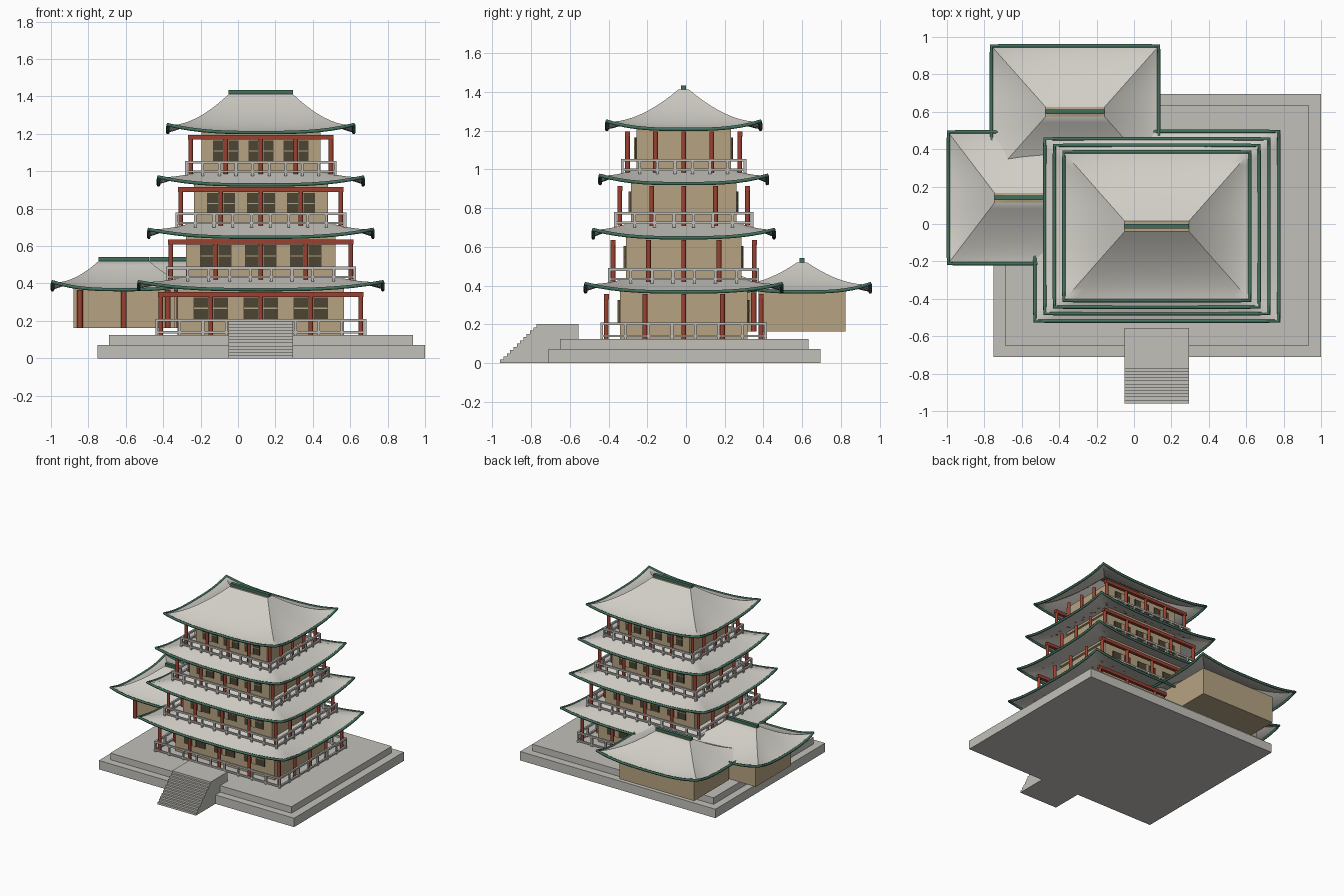
import bpy, bmesh, math

if "Cube" in bpy.data.objects:
    bpy.data.objects.remove(bpy.data.objects["Cube"])

def material(name, r, g, b):
    m = bpy.data.materials.new(name)
    m.diffuse_color = (r, g, b, 1)
    m.use_nodes = True
    m.node_tree.nodes["Principled BSDF"].inputs["Base Color"].default_value = m.diffuse_color
    return m

STONE = material("pale stone", 0.54, 0.53, 0.49)
TILE = material("light roof tile", 0.64, 0.62, 0.57)
WALL = material("tan plaster", 0.47, 0.37, 0.225)
RED = material("red lacquer", 0.33, 0.053, 0.03)
GREEN = material("green trim", 0.055, 0.16, 0.11)
DARK = material("dark pane", 0.07, 0.058, 0.034)
RAIL = material("railing grey", 0.52, 0.51, 0.48)

def finish(name, bm, *mats, smooth=None):
    me = bpy.data.meshes.new(name)
    bm.to_mesh(me)
    bm.free()
    for m in mats:
        me.materials.append(m)
    ob = bpy.data.objects.new(name, me)
    bpy.context.collection.objects.link(ob)
    if smooth:
        bpy.ops.object.select_all(action='DESELECT')
        ob.select_set(True)
        bpy.context.view_layer.objects.active = ob
        bpy.ops.object.shade_smooth_by_angle(angle=math.radians(smooth))
    return ob

def box(bm, x0, x1, y0, y1, z0, z1):
    vs = bmesh.ops.create_cube(bm, size=1)["verts"]
    for v in vs:
        v.co = ((x0 + x1) / 2 + v.co.x * (x1 - x0),
                (y0 + y1) / 2 + v.co.y * (y1 - y0),
                (z0 + z1) / 2 + v.co.z * (z1 - z0))

def single_box(name, mat, *dims):
    bm = bmesh.new()
    box(bm, *dims)
    return finish(name, bm, mat)

def post(bm, x, y, z0, z1, r=0.0125):
    vs = bmesh.ops.create_cone(bm, cap_ends=True, segments=12, radius1=r,
                               radius2=r, depth=z1 - z0)["verts"]
    bmesh.ops.translate(bm, verts=vs, vec=(x, y, (z0 + z1) / 2))

def ring(cx, cy, hx, hy, z, lift, n=16):
    """Rectangular loop whose corners sweep upward by lift."""
    corners = [(-1, -1), (1, -1), (1, 1), (-1, 1)]
    pts = []
    for i in range(4):
        (ax, ay), (bx, by) = corners[i], corners[(i + 1) % 4]
        for k in range(n):
            t = k / n
            up = abs(2 * t - 1) ** 3 * lift
            pts.append((cx + (ax + (bx - ax) * t) * hx,
                        cy + (ay + (by - ay) * t) * hy, z + up))
    return pts

def roof(name, cx, cy, hx, hy, ix, iy, z0, z1, power, ridge=False, lift=0.042):
    # curved tile sheet, eave to inner rectangle
    bm = bmesh.new()
    rows = 10
    loops = []
    for r in range(rows + 1):
        s = r / rows
        pts = ring(cx, cy, hx + (ix - hx) * s, hy + (iy - hy) * s,
                   z0 + (z1 - z0) * s ** power, lift * (1 - s) ** 2)
        loops.append([bm.verts.new(p) for p in pts])
    n = len(loops[0])
    for a, b in zip(loops, loops[1:]):
        for i in range(n):
            j = (i + 1) % n
            bm.faces.new((a[i], a[j], b[j], b[i]))
    if ridge:
        bm.faces.new(loops[-1]).material_index = 1
    finish(name, bm, TILE, WALL, smooth=35)
    # eave trim tube
    cu = bpy.data.curves.new(name + "_eave_trim", 'CURVE')
    cu.dimensions = '3D'
    cu.bevel_depth = 0.01
    cu.bevel_resolution = 1
    sp = cu.splines.new('POLY')
    pts = ring(cx, cy, hx - 0.008, hy - 0.008, z0, lift)
    sp.points.add(len(pts) - 1)
    for p, q in zip(sp.points, pts):
        p.co = (*q, 1)
    sp.use_cyclic_u = True
    cu.materials.append(GREEN)
    ob = bpy.data.objects.new(name + "_eave_trim", cu)
    bpy.context.collection.objects.link(ob)
    bpy.ops.object.select_all(action='DESELECT')
    ob.select_set(True)
    bpy.context.view_layer.objects.active = ob
    bpy.ops.object.convert(target='MESH')
    # ridge cap
    if ridge:
        single_box(name + "_ridge", GREEN, cx - ix, cx + ix,
                   cy - 0.013, cy + 0.013, z1 - 0.005, z1 + 0.022)

def railing(name, cx, cy, hx, hy, z0, z1):
    bm = bmesh.new()
    w = 0.007
    for s in (-1, 1):
        for za, zb in ((z1 - 0.014, z1), (z0 + 0.008, z0 + 0.02)):
            y, x = cy + s * (hy - w), cx + s * (hx - w)
            box(bm, cx - hx, cx + hx, y - w, y + w, za, zb)
            box(bm, x - w, x + w, cy - hy, cy + hy, za, zb)
        for i in range(10):
            x, y = cx + (hx - w) * (2 * i / 9 - 1), cy + s * (hy - w)
            box(bm, x - w, x + w, y - w, y + w, z0 - 0.01, z1 - 0.002)
        for i in range(1, 7):
            x, y = cx + s * (hx - w), cy + (hy - w) * (2 * i / 7 - 1)
            box(bm, x - w, x + w, y - w, y + w, z0 - 0.01, z1 - 0.002)
    finish(name, bm, RAIL)

# stepped stone platform
single_box("lower_platform", STONE, -0.75, 1.0, -0.71, 0.695, 0, 0.072)
single_box("upper_platform", STONE, -0.69, 0.935, -0.65, 0.633, 0.072, 0.125)

# entrance stairs: extruded step profile
steps = 12
profile = [(-0.555, 0), (-0.96, 0)]
for i in range(steps):
    y = -0.96 + 0.205 * i / steps
    profile += [(y, 0.2 * (i + 1) / steps), (y + 0.205 / steps, 0.2 * (i + 1) / steps)]
    if i == 0:
        profile[1] = (-0.96, 0)
profile.append((-0.555, 0.2))
bm = bmesh.new()
face = bm.faces.new([bm.verts.new((-0.05, y, z)) for y, z in profile])
ext = bmesh.ops.extrude_face_region(bm, geom=[face])["geom"]
bmesh.ops.translate(bm, vec=(0.345, 0, 0),
                    verts=[v for v in ext if isinstance(v, bmesh.types.BMVert)])
bmesh.ops.recalc_face_normals(bm, faces=bm.faces)
finish("entrance_stairs", bm, STONE)

# tower storeys: base, top, wall, column and railing half sizes, eave half size, window width
CX, CY = 0.122, -0.012
storeys = [
    (0.125, 0.355, (0.445, 0.33), (0.535, 0.40), (0.564, 0.43), (0.66, 0.515), 0.185),
    (0.42, 0.635, (0.40, 0.298), (0.481, 0.365), (0.508, 0.39), (0.607, 0.475), 0.167),
    (0.71, 0.915, (0.358, 0.272), (0.428, 0.33), (0.457, 0.36), (0.555, 0.44), 0.15),
    (0.985, 1.195, (0.318, 0.244), (0.375, 0.29), (0.405, 0.324), (0.505, 0.405), 0.134),
]
for i, (z0, z1, wall, col, rail, eave, win) in enumerate(storeys):
    tag = f"storey_{i + 1}_"
    wx, wy = wall
    px, py = col
    single_box(tag + "walls", WALL, CX - wx, CX + wx, CY - wy, CY + wy, z0, z1 + 0.02)
    # windows with lattice bars, front and back
    panes, bars = bmesh.new(), bmesh.new()
    zb, zt = z1 - 0.145, z1 - 0.03
    for s in (-1, 1):
        y0, y1 = sorted((CY + s * wy, CY + s * (wy + 0.008)))
        b0, b1 = sorted((CY + s * wy, CY + s * (wy + 0.012)))
        for k in (-1, 0, 1):
            x, h = CX + k * px / 2, win / 2
            box(panes, x - h, x + h, y0, y1, zb, zt)
            box(bars, x - 0.014, x + 0.014, b0, b1, zb, zt)
            zm = (zb + zt) / 2
            box(bars, x - h, x + h, b0, b1, zm - 0.003, zm + 0.003)
    finish(tag + "window_panes", panes, DARK)
    finish(tag + "window_bars", bars, WALL)
    # round columns on all four sides
    bm = bmesh.new()
    for k in range(5):
        t = k / 2 - 1
        for s in (-1, 1):
            post(bm, CX + t * px, CY + s * py, z0, z1)
            if 0 < k < 4:
                post(bm, CX + s * px, CY + t * py, z0, z1)
    finish(tag + "columns", bm, RED, smooth=40)
    # beams along front and back
    bm = bmesh.new()
    for s in (-1, 1):
        y = CY + s * py
        box(bm, CX - px - 0.014, CX + px + 0.014, y - 0.013, y + 0.013, z1 - 0.026, z1)
    finish(tag + "beams", bm, RED)
    railing(tag + "railing", CX, CY, *rail, z0, z0 + (0.085 if i == 0 else 0.07))
    # skirt roof, or the ridged roof at the top
    if i < 3:
        nxt = storeys[i + 1]
        roof(tag + "roof", CX, CY, *eave, *nxt[2], z1 + 0.012, nxt[0] + 0.018, 1.0)
    else:
        roof("top_roof", CX, CY, *eave, 0.172, 0.028, z1 + 0.012, 1.412, 1.55, True)

# low wings: centre, wall half size, eave half size, ridge half length
for tag, cx, cy, wx, wy, hx, hy, ix in (
        ("back_wing_", -0.315, 0.60, 0.335, 0.225, 0.455, 0.36, 0.157),
        ("side_wing_", -0.61, 0.14, 0.27, 0.225, 0.39, 0.36, 0.135)):
    single_box(tag + "walls", WALL, cx - wx, cx + wx, cy - wy, cy + wy, 0.162, 0.38)
    bm = bmesh.new()
    for k in (-1, 0, 1):
        post(bm, cx + k * (wx - 0.035), cy - wy - 0.025, 0.162, 0.365, 0.015)
    finish(tag + "columns", bm, RED, smooth=40)
    roof(tag + "roof", cx, cy, hx, hy, ix, 0.025, 0.367, 0.52, 1.5, True)
